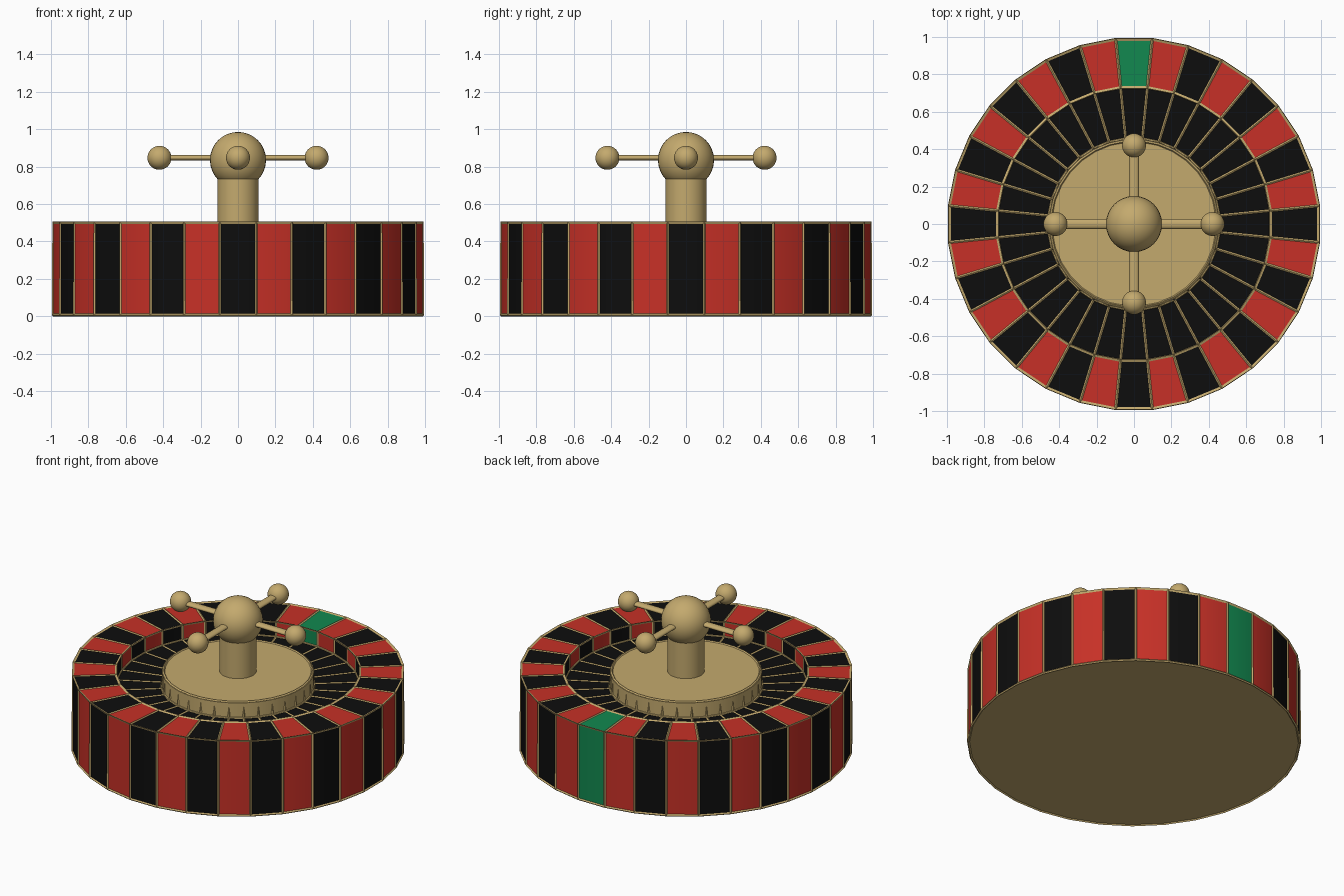
import bpy, bmesh, math

if "Cube" in bpy.data.objects:
    bpy.data.objects.remove(bpy.data.objects["Cube"])

N = 32           # pockets around the wheel
STEP = 2 * math.pi / N


def material(name, rgb):
    m = bpy.data.materials.new(name)
    m.diffuse_color = (*rgb, 1)
    m.use_nodes = True
    m.node_tree.nodes["Principled BSDF"].inputs["Base Color"].default_value = m.diffuse_color
    return m


BLACK = material("black", (0.004, 0.004, 0.004))
RED = material("red", (0.57, 0.03, 0.02))
GREEN = material("green", (0.006, 0.25, 0.08))
GOLD = material("gold", (0.55, 0.40, 0.155))


def smooth(ob, angle=40):
    bpy.ops.object.select_all(action='DESELECT')
    ob.select_set(True)
    bpy.context.view_layer.objects.active = ob
    bpy.ops.object.shade_smooth_by_angle(angle=math.radians(angle))


def lathe(name, profile, mats, rule, bottom=None):
    """Turn a profile into N flat sides; rule(row, pocket) picks the material."""
    bm = bmesh.new()
    rings = []
    for r, z in profile:
        angles = [math.pi / 2 + (j - 0.5) * STEP for j in range(N)]
        rings.append([bm.verts.new((r * math.cos(a), r * math.sin(a), z)) for a in angles])
    for row, (a, b) in enumerate(zip(rings, rings[1:])):
        for j in range(N):
            k = (j + 1) % N
            bm.faces.new((a[j], a[k], b[k], b[j])).material_index = rule(row, j)
    if bottom is not None:
        bm.faces.new(rings[0][::-1]).material_index = bottom
    me = bpy.data.meshes.new(name)
    bm.to_mesh(me)
    bm.free()
    for m in mats:
        me.materials.append(m)
    ob = bpy.data.objects.new(name, me)
    bpy.context.collection.objects.link(ob)
    return ob


def finish(name):
    ob = bpy.context.object
    ob.name = name
    ob.data.materials.append(GOLD)
    smooth(ob)
    return ob


def cylinder(name, r, z0, z1):
    bpy.ops.mesh.primitive_cylinder_add(vertices=64, radius=r, depth=z1 - z0,
                                        location=(0, 0, (z0 + z1) / 2))
    return finish(name)


def ball(name, r, loc):
    bpy.ops.mesh.primitive_uv_sphere_add(segments=32, ring_count=16, radius=r, location=loc)
    return finish(name)


# Wheel: outer wall, top rim, inner wall, then black floor
def pocket_colour(row, j):
    if row >= 3:
        return 0
    if j == 0:
        return 2
    return j % 2


profile = [(0.992, 0.006), (0.992, 0.5), (0.733, 0.5), (0.733, 0.4), (0.458, 0.4)]
wheel = lathe("wheel", profile, [BLACK, RED, GREEN, GOLD], pocket_colour, bottom=3)
smooth(wheel)

# Gold trim along every panel edge, running a little way up the hub
trim = lathe("gold_trim", profile + [(0.445, 0.5)], [GOLD], lambda row, j: 0)
wire = trim.modifiers.new("wire", 'WIREFRAME')
wire.thickness = 0.015
wire.use_boundary = True
wire.use_even_offset = True

# Hub, column and top knob
cylinder("hub", 0.455, 0.02, 0.5)
cylinder("column", 0.11, 0.48, 0.78)
ball("knob", 0.15, (0, 0, 0.835))

# Four flattened handles with ball ends
for i in range(4):
    a = i * math.pi / 2
    c, s = round(math.cos(a)), round(math.sin(a))
    bpy.ops.mesh.primitive_cylinder_add(vertices=24, radius=1, depth=0.4,
                                        location=(0.21 * c, 0.21 * s, 0.847),
                                        rotation=(0, math.pi / 2, a))
    bpy.context.object.scale = (0.015, 0.026, 1)
    finish(f"handle_{i + 1}")
    ball(f"handle_ball_{i + 1}", 0.064, (0.42 * c, 0.42 * s, 0.847))
